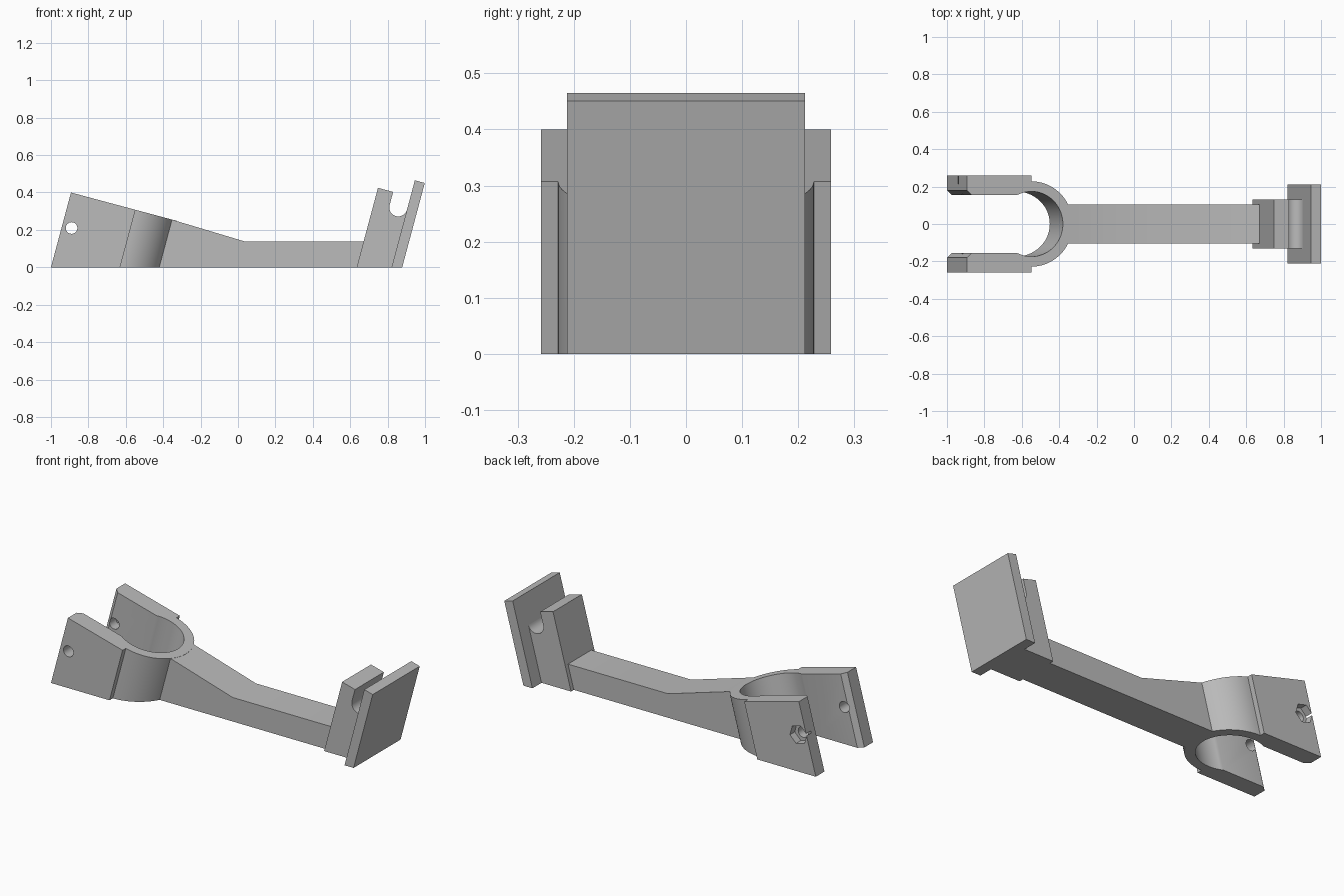
import bpy, bmesh
from math import sin, cos, radians, pi, sqrt
from mathutils import Vector, Matrix

cube = bpy.data.objects.get("Cube")
if cube:
    bpy.data.objects.remove(cube, do_unlink=True)

TILT = radians(15)
S, C = sin(TILT), cos(TILT)

grey = bpy.data.materials.new("plain_grey")
grey.use_nodes = True
colour = (0.5, 0.5, 0.5, 1)
grey.diffuse_color = colour
grey.node_tree.nodes["Principled BSDF"].inputs["Base Color"].default_value = colour


def tilted(u, y, w):
    """Point in the frame leaning 15 degrees about y."""
    return Vector((u * C + w * S, y, w * C - u * S))


def floor_point(u, y):
    """Where the leaning line through u meets the ground."""
    return Vector((u / C, y, 0))


def arc(cx, cy, r, start, end, steps):
    angles = [radians(start + (end - start) * i / steps) for i in range(steps + 1)]
    return [(cx + r * cos(a), cy + r * sin(a)) for a in angles]


def solid(name, ring_a, ring_b):
    """Closed solid between two matching outlines."""
    bm = bmesh.new()
    a = [bm.verts.new(p) for p in ring_a]
    b = [bm.verts.new(p) for p in ring_b]
    bm.faces.new(a[::-1])
    bm.faces.new(b)
    n = len(a)
    for i in range(n):
        j = (i + 1) % n
        bm.faces.new((a[i], a[j], b[j], b[i]))
    bmesh.ops.recalc_face_normals(bm, faces=bm.faces)
    mesh = bpy.data.meshes.new(name)
    bm.to_mesh(mesh)
    bm.free()
    mesh.materials.append(grey)
    obj = bpy.data.objects.new(name, mesh)
    bpy.context.collection.objects.link(obj)
    return obj


def leaning_prism(name, outline, top):
    return solid(name, [floor_point(u, y) for u, y in outline],
                 [tilted(u, y, top) for u, y in outline])


def side_prism(name, profile, half):
    return solid(name, [Vector((p.x, -half, p.z)) for p in profile],
                 [Vector((p.x, half, p.z)) for p in profile])


def activate(obj):
    bpy.ops.object.select_all(action='DESELECT')
    obj.select_set(True)
    bpy.context.view_layer.objects.active = obj


def cut(target, cutter):
    mod = target.modifiers.new("cut", 'BOOLEAN')
    mod.operation, mod.solver, mod.object = 'DIFFERENCE', 'EXACT', cutter
    activate(target)
    bpy.ops.object.modifier_apply(modifier=mod.name)
    bpy.data.objects.remove(cutter, do_unlink=True)


# Clamp: two jaws joined by a half ring
centre, inner, outer, jaw_in, jaw_out = -0.609, 0.174, 0.228, 0.155, 0.258
end = -0.966
mouth = centre - sqrt(inner ** 2 - jaw_in ** 2)
jaw = [(centre, jaw_out), (end, jaw_out), (end, 0.18), (end + 0.026, jaw_in), (mouth, jaw_in)]
outline = jaw + arc(centre, 0, inner, 117, -117, 48)[1:-1]
outline += [(u, -y) for u, y in reversed(jaw)]
outline += arc(centre, 0, outer, -90, 90, 40)
clamp = leaning_prism("clamp", outline, 0.155)

# Bolt hole through both jaws, hexagonal nut pocket in the back one
bolt_u, bolt_w = -0.914, -0.0275


def bolt_cutter(name, r, sides, y0, y1):
    pts = arc(bolt_u, bolt_w, r, 0, 360, sides)[:-1]
    return solid(name, [tilted(u, y0, w) for u, w in pts], [tilted(u, y1, w) for u, w in pts])


cut(clamp, bolt_cutter("bolt_cutter", 0.031, 32, -0.4, 0.4))
cut(clamp, bolt_cutter("nut_cutter", 0.055, 6, 0.215, 0.4))

# Arm: slopes down from the ring, then runs level
arm = side_prism("arm", [
    floor_point(-0.415, 0), Vector((0.68, 0, 0)), Vector((0.71, 0, 0.137)),
    Vector((0.04, 0, 0.137)), tilted(-0.404, 0, 0.1545), tilted(-0.415, 0, 0.1545)], 0.105)

# Bracket block with a round-bottomed slot
slot = arc(0.745, 0.531, 0.048, 180, 360, 24)
profile = [floor_point(0.613, 0), tilted(0.613, 0, 0.604), tilted(0.697, 0, 0.604)]
profile += [tilted(u, 0, w) for u, w in slot]
profile += [tilted(0.81, 0, 0.531), floor_point(0.81, 0)]
bracket = side_prism("slotted_bracket", profile, 0.13)

# End plate
plate = leaning_prism("end_plate", [(0.793, -0.212), (0.848, -0.212),
                                    (0.848, 0.212), (0.793, 0.212)], 0.694)

for part in (clamp, arm, bracket, plate):
    activate(part)
    bpy.ops.object.shade_smooth_by_angle(angle=radians(25))
    part.select_set(False)
